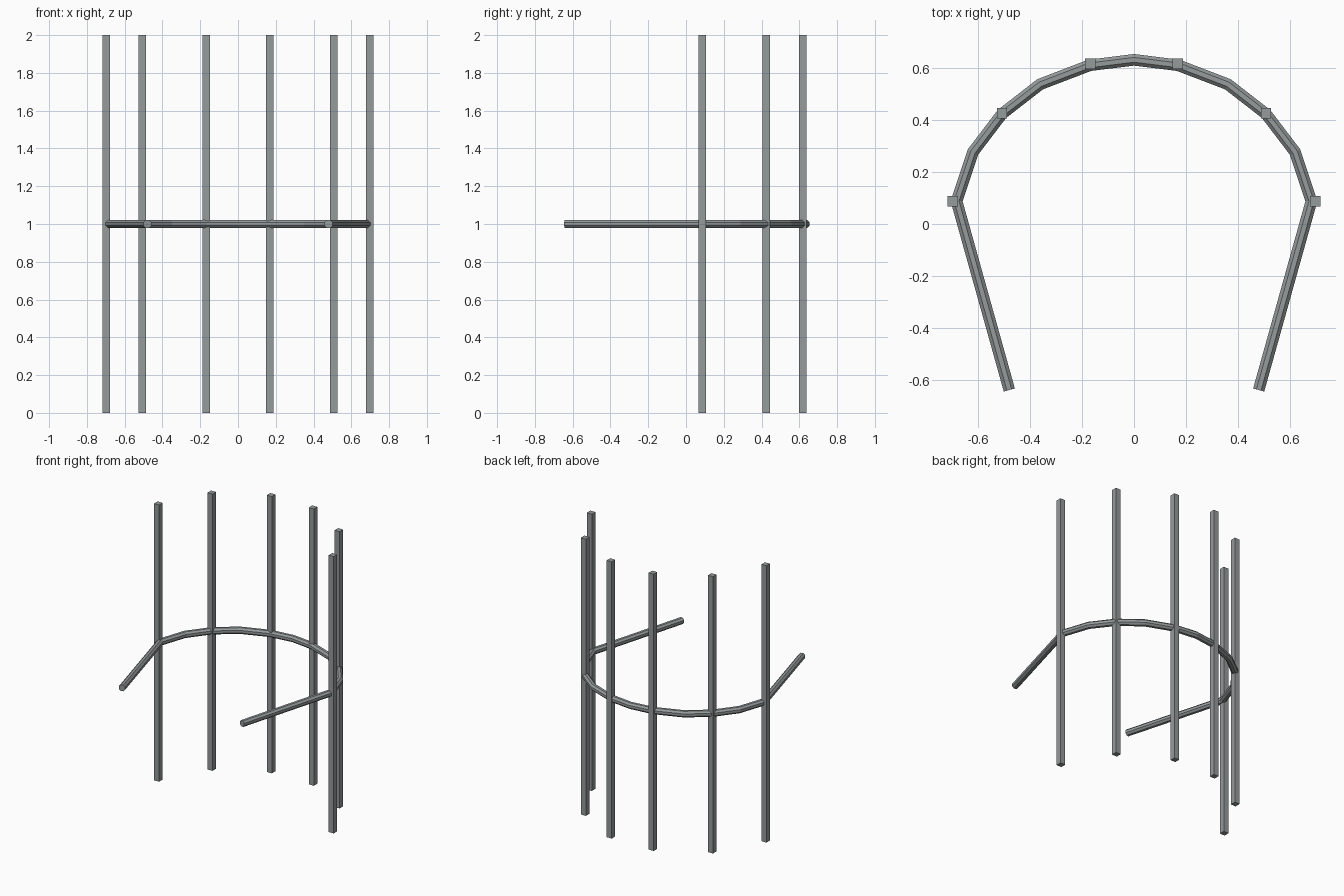
import bpy, bmesh, math
from mathutils import Vector

if "Cube" in bpy.data.objects:
    bpy.data.objects.remove(bpy.data.objects["Cube"])

steel = bpy.data.materials.new("grey steel")
steel.diffuse_color = (0.30, 0.325, 0.325, 1)
steel.use_nodes = True
steel.node_tree.nodes["Principled BSDF"].inputs["Base Color"].default_value = steel.diffuse_color


def finish(bm, name):
    bmesh.ops.recalc_face_normals(bm, faces=bm.faces)
    mesh = bpy.data.meshes.new(name)
    bm.to_mesh(mesh)
    bm.free()
    mesh.materials.append(steel)
    obj = bpy.data.objects.new(name, mesh)
    bpy.context.collection.objects.link(obj)


def post(name, x, y, width=0.04, height=2.0):
    bm = bmesh.new()
    bmesh.ops.create_cube(bm, size=1)
    for v in bm.verts:
        v.co = (x + v.co.x * width, y + v.co.y * width, (v.co.z + 0.5) * height)
    finish(bm, name)


def tube(name, path, z, radius, sides=8):
    # mitred tube along a flat path
    pts = [Vector(p) for p in path]
    bm = bmesh.new()
    rings = []
    for i, p in enumerate(pts):
        a = (p - pts[max(i - 1, 0)]).normalized()
        b = (pts[min(i + 1, len(pts) - 1)] - p).normalized()
        t = (a + b).normalized()
        side = Vector((-t.y, t.x)) / max(t.dot(a), t.dot(b))
        ring = []
        for k in range(sides):
            ang = 2 * math.pi * (k + 0.5) / sides
            q = p + side * radius * math.cos(ang)
            ring.append(bm.verts.new((q.x, q.y, z + radius * math.sin(ang))))
        rings.append(ring)
    for r, s in zip(rings, rings[1:]):
        for k in range(sides):
            n = (k + 1) % sides
            bm.faces.new((r[k], r[n], s[n], s[k]))
    bm.faces.new(rings[0])
    bm.faces.new(rings[-1])
    finish(bm, name)


# upright posts, mirrored left and right
for label, x, y in (("front", 0.698, 0.087), ("middle", 0.508, 0.426), ("back", 0.168, 0.617)):
    post(label + "_post_right", x, y)
    post(label + "_post_left", -x, y)

# horseshoe handrail at half height
half = [(0.48, -0.639), (0.683, 0.088), (0.62, 0.277), (0.508, 0.424), (0.361, 0.538), (0.17, 0.611)]
path = half + [(0, 0.632)] + [(-x, y) for x, y in reversed(half)]
tube("handrail", path, 1.0, 0.024)
